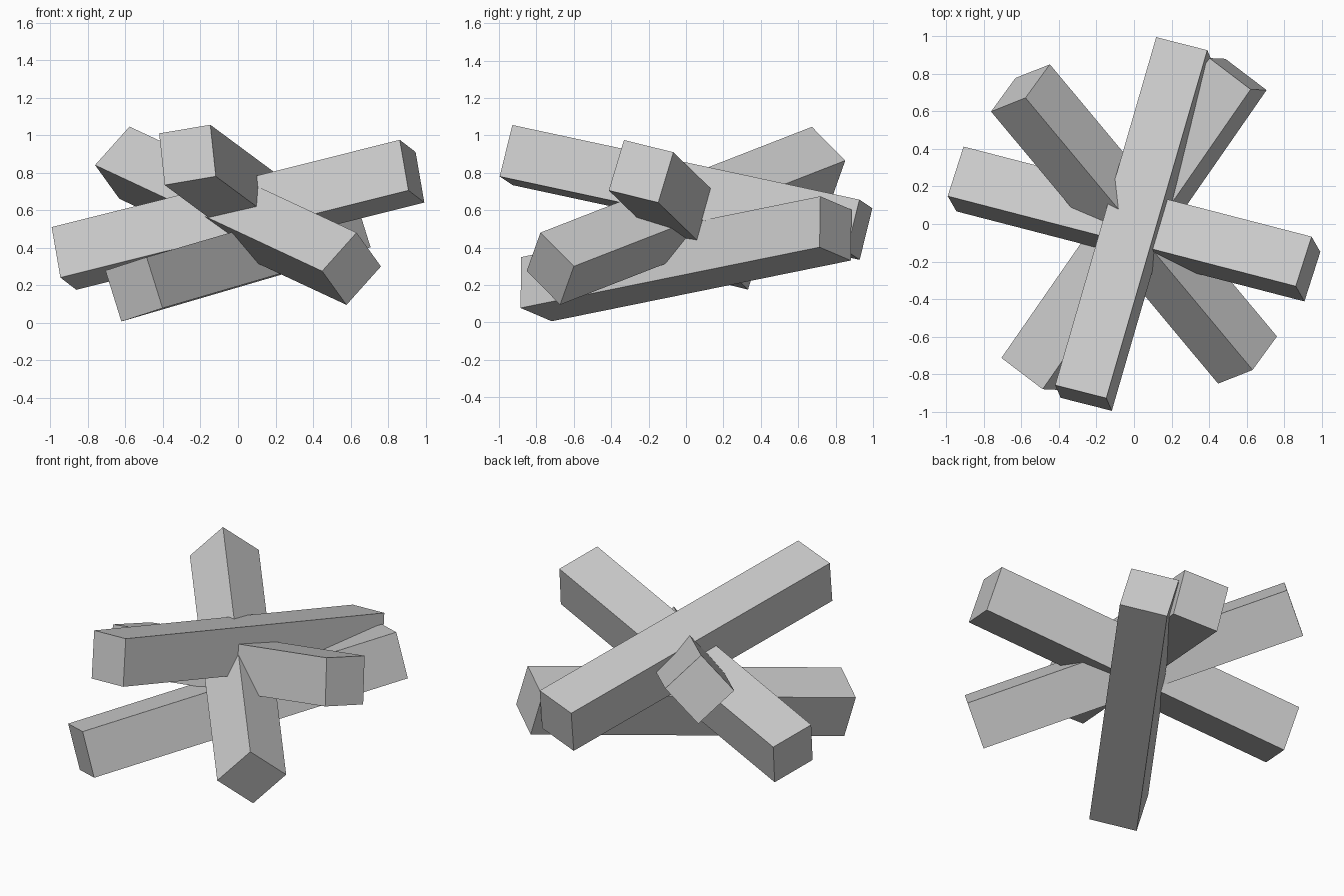
import bpy
from mathutils import Vector, Matrix

if "Cube" in bpy.data.objects:
    bpy.data.objects.remove(bpy.data.objects["Cube"])

LENGTH, SIDE = 1.973, 0.285


def beam(name, height, axis, side):
    """Square beam centred over the origin, along axis, one face turned to side."""
    x = Vector(axis).normalized()
    y = Vector(side)
    y = (y - x * y.dot(x)).normalized()
    z = x.cross(y)
    bpy.ops.mesh.primitive_cube_add(size=1)
    ob = bpy.context.object
    ob.name = name
    turn = Matrix((x, y, z)).transposed().to_4x4()
    ob.data.transform(turn @ Matrix.Diagonal((LENGTH, SIDE, SIDE, 1)))
    ob.location = (0, 0, height)
    return ob


# Four crossed logs of the pile
beam("top_beam", 0.695, (0.54, 1.86, -0.40), (0.273, -0.068, 0.046))
beam("cross_beam", 0.575, (1.855, -0.48, 0.465), (0.083, 0.263, -0.065))
beam("diagonal_beam", 0.57, (-1.21, 1.45, 0.565), (0.13, 0.178, -0.18))
beam("bottom_beam", 0.34, (1.11, 1.60, 0.325), (-0.216, 0.168, -0.07))
